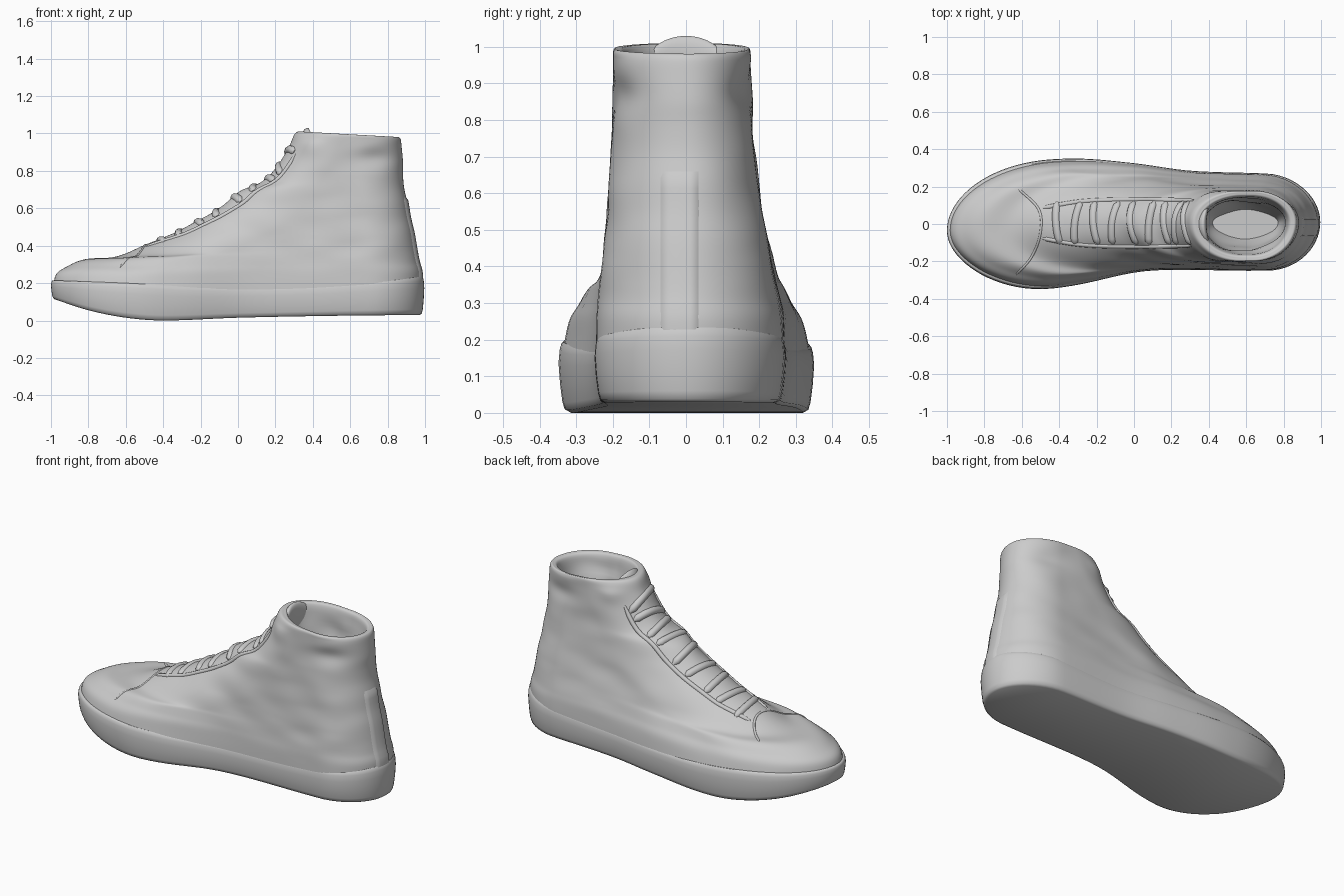
import bpy, bmesh, math
from mathutils import Vector, noise
from mathutils.bvhtree import BVHTree

if "Cube" in bpy.data.objects:
    bpy.data.objects.remove(bpy.data.objects["Cube"])

N = 112  # points around every outline


def curve(table, x):
    """Smooth curve through a table of (x, value) points."""
    x = min(max(x, table[0][0]), table[-1][0])
    i = 0
    while i < len(table) - 2 and x > table[i + 1][0]:
        i += 1

    def slope(j):
        a, b = table[max(j - 1, 0)], table[min(j + 1, len(table) - 1)]
        return (b[1] - a[1]) / (b[0] - a[0])
    (x0, v0), (x1, v1) = table[i], table[i + 1]
    h = x1 - x0
    t = (x - x0) / h
    return ((2*t**3 - 3*t*t + 1) * v0 + (t**3 - 2*t*t + t) * h * slope(i)
            + (3*t*t - 2*t**3) * v1 + (t**3 - t*t) * h * slope(i + 1))


# Footprint edges, centre line, sole heights and instep height along x
EDGE_POS = [(-1, .31), (-.6, .335), (-.3, .35), (0, .325), (.3, .285), (.7, .27), (1, .25)]
EDGE_NEG = [(-1, -.34), (-.8, -.355), (-.5, -.35), (-.3, -.325), (0, -.26),
            (.2, -.245), (.6, -.25), (1, -.245)]
CENTRE = [(-1, -.035), (-.4, 0), (1, .01)]
SOLE_BOTTOM = [(-1, .12), (-.8, .055), (-.6, .015), (-.4, 0), (0, .015), (.5, .025), (1, .03)]
SOLE_TOP = [(-1, .215), (-.6, .2), (-.2, .18), (.3, .185), (.7, .21), (1, .235)]
INSTEP = [(-.5, .4), (-.3, .49), (-.1, .6), (.02, .69), (.13, .74), (.23, .84), (.285, .94)]


def cap(d, r):
    return math.sqrt(max(0, 1 - max(0, 1 - d / r) ** 2))


def clamp(v):
    return min(max(v, 0), 1)


def outline(xf, xb, k, rf, rb, inset=0):
    """Foot shaped loop from xf to xb; k blends footprint width to ankle width,
    and above 1 narrows the ankle for the inside of the collar."""
    pts = []
    for j in range(N):
        a = 2 * math.pi * j / N
        u = (1 - math.cos(a)) / 2
        x = xf + (xb - xf) * u
        pos = j < N / 2
        ankle = .18 if pos else -.203
        if k > 1:
            edge = ankle * (2 - k)
        else:  # the heel keeps its width higher up than the forefoot
            kx = max(k, 0) ** (1 + clamp(x + .3) * .9)
            edge = curve(EDGE_POS if pos else EDGE_NEG, x)
            edge += (ankle - edge) * kx
        edge -= inset if pos else -inset
        c = curve(CENTRE, x)
        y = c + (edge - c) * cap(x - xf, rf) * cap(xb - x, rb)
        pts.append((x, y, u))
    return pts


def finish(name, bm, angle=50):
    bmesh.ops.recalc_face_normals(bm, faces=bm.faces)
    me = bpy.data.meshes.new(name)
    bm.to_mesh(me)
    bm.free()
    ob = bpy.data.objects.new(name, me)
    bpy.context.collection.objects.link(ob)
    bpy.ops.object.select_all(action='DESELECT')
    ob.select_set(True)
    bpy.context.view_layer.objects.active = ob
    bpy.ops.object.shade_smooth_by_angle(angle=math.radians(angle))
    return ob


def loft(name, rings, caps):
    """Skin a stack of loops; listed loops are closed by strips across the width."""
    bm = bmesh.new()
    vs = [[bm.verts.new(p) for p in r] for r in rings]
    for a, b in zip(vs, vs[1:]):
        for j in range(N):
            bm.faces.new((a[j], a[(j + 1) % N], b[(j + 1) % N], b[j]))
    for c in caps:
        r = vs[c]
        for j in range(N // 2):
            f = [r[j], r[j + 1], r[-j - 1], r[-j % N]]
            bm.faces.new(list(dict.fromkeys(f)))
    return finish(name, bm)


# Rubber sole: (height fraction, inset)
rings = []
for h, ins in [(0, .03), (.04, .016), (.15, .01), (.4, .004), (.7, 0), (.88, .003),
               (.96, .007), (1, .013), (1, .05)]:
    rings.append([(x, y, curve(SOLE_BOTTOM, x) * (1 - h) + curve(SOLE_TOP, x) * h)
                  for x, y, u in outline(-1 + ins * .7, .996 - ins * .8, 0, .55, .28, ins)])
loft("sole", rings, [0, -1])

# Upper: front z, front x, back z, back x, ankle blend, front radius, back radius
SECTIONS = [
    (.15, -.99, .15, .98, .02, .55, .28),
    (.245, -.974, .25, .982, .16, .55, .28),
    (.29, -.915, .31, .967, .33, .55, .28),
    (.328, -.82, .36, .957, .45, .55, .27),
    (.338, -.66, .42, .947, .55, .6, .26),
    (.40, -.5, .48, .936, .66, .6, .25),
    (.49, -.3, .55, .918, .77, .55, .24),
    (.6, -.1, .63, .905, .86, .45, .24),
    (.69, .01, .71, .888, .92, .4, .23),
    (.74, .13, .78, .882, .96, .32, .23),
    (.84, .22, .85, .882, .98, .28, .23),
    (.94, .275, .92, .876, 1, .26, .23),
    (1.0, .305, .972, .868, 1, .25, .23),
    (1.01, .335, .98, .85, 1.06, .24, .22),
    (.99, .36, .96, .825, 1.17, .22, .2),
    (.85, .37, .85, .81, 1.24, .22, .2),
    (.65, .37, .65, .8, 1.34, .2, .2),
    (.5, .42, .5, .77, 1.6, .17, .17)]
STEPS = 6
rings = []
for i in range(len(SECTIONS) - 1):
    p = [SECTIONS[min(max(i + d, 0), len(SECTIONS) - 1)] for d in (-1, 0, 1, 2)]
    for s in range(STEPS + (i == len(SECTIONS) - 2)):
        t = s / STEPS
        zf, xf, zb, xb, k, rf, rb = [
            .5 * (2*b + (c - a) * t + (2*a - 5*b + 4*c - d) * t*t + (3*b - a - 3*c + d) * t**3)
            for a, b, c, d in zip(*p)]
        ring = []
        for x, y, u in outline(xf, xb, k, rf, rb, .004):
            z = zf + (zb - zf) * u
            q = Vector((x * 5, y * 5, z * 9))
            if i < 12:  # leather creases, ankle dents and eyestay flaps
                f = clamp((z - .2) / .2) * clamp((1 - z) / .05)
                y *= 1 + .03 * f * noise.noise(q)
                z += .008 * f * noise.noise(q + Vector((9, 0, 0)))
                y *= 1 - .11 * f * math.exp(-((x - .74) / .11) ** 2 - ((z - .87) / .05) ** 2)
                y *= 1 + .1 * f * math.exp(-((x - .38) / .07) ** 2 - ((z - .94) / .06) ** 2)
            elif i >= 14:  # crumpled lining
                y *= 1 + .2 * clamp((.97 - z) / .1) * noise.noise(q)
            ring.append((x, y, z))
        rings.append(ring)
upper = loft("upper", rings, [-1])
tree = BVHTree.FromPolygons([v.co for v in upper.data.vertices],
                            [f.vertices for f in upper.data.polygons])


def drape(points, normal, sink=0):
    """Project points onto the upper along a viewing direction."""
    n = Vector(normal).normalized()
    hits = [tree.ray_cast(Vector(p) + n * 1.2, -n)[0] for p in points]
    return [h - n * sink for h in hits if h]


def cord(name, pts, radius):
    cu = bpy.data.curves.new(name, 'CURVE')
    cu.dimensions = '3D'
    cu.bevel_depth = radius
    cu.bevel_resolution = 3
    cu.use_fill_caps = True
    sp = cu.splines.new('POLY')
    sp.points.add(len(pts) - 1)
    for j, (q, p) in enumerate(zip(sp.points, pts)):
        q.co = (*p, 1)
        q.radius = .5 if j in (0, len(pts) - 1) else 1
    ob = bpy.data.objects.new(name, cu)
    bpy.context.collection.objects.link(ob)
    bpy.ops.object.select_all(action='DESELECT')
    ob.select_set(True)
    bpy.context.view_layer.objects.active = ob
    bpy.ops.object.convert(target='MESH')
    bpy.ops.object.shade_smooth()


def lerp_path(table, count=30):
    """Evenly sampled smooth path through (a, b) points."""
    a0, a1 = table[0][0], table[-1][0]
    return [(a, curve(table, a)) for a in (a0 + (a1 - a0) * i / count for i in range(count + 1))]


SLOPE = (-.6, 0, .8)
# Laces across the throat, slightly slanted in turn
for i, x in enumerate((-.42, -.32, -.22, -.12, -.02, .08, .16, .22, .27)):
    path = []
    for s in range(15):
        y = -.105 + .22 * s / 14
        px = x + (.012 if i % 2 else -.012) * (s / 7 - 1)
        path.append((px, y, curve(INSTEP, px)))
    cord(f"lace_{i + 1}", drape(path, SLOPE, .01), .023)

# Eyestay edges beside the laces
for side, tag in ((1, "left"), (-1, "right")):
    path = [(x, side * w + .005, curve(INSTEP, x))
            for x, w in lerp_path([(-.5, .08), (-.3, .115), (0, .125), (.28, .12)])]
    cord(f"eyestay_edge_{tag}", drape(path, SLOPE, .006), .013)

# Toe cap seam
cord("toe_cap_seam", drape([(x, y, 0) for y, x in lerp_path(
    [(-.27, -.63), (-.18, -.55), (-.05, -.5), (.08, -.51), (.19, -.62)])], (0, 0, 1), .003), .007)

# Heel strip: a slightly raised band up the back
bm = bmesh.new()
grid = []
for i in range(17):
    z = .22 + .45 * i / 16
    row = drape([(0, -.075 + .115 * j / 8, z) for j in range(9)], (1, 0, 0))
    grid.append([bm.verts.new(p + Vector((.007 if 0 < j < 8 and i < 16 else -.004, 0, 0)))
                 for j, p in enumerate(row)])
for a, b in zip(grid, grid[1:]):
    for j in range(8):
        bm.faces.new((a[j], a[j + 1], b[j + 1], b[j]))
finish("heel_strip", bm)

# Padded tongue rising above the collar
bm = bmesh.new()
bmesh.ops.create_uvsphere(bm, u_segments=32, v_segments=20, radius=1)
for v in bm.verts:
    x, y, z = v.co
    v.co = (.345 + .035 * x + .025 * z + .05 * y * y, .13 * y, .91 + .12 * z)
finish("tongue", bm)
